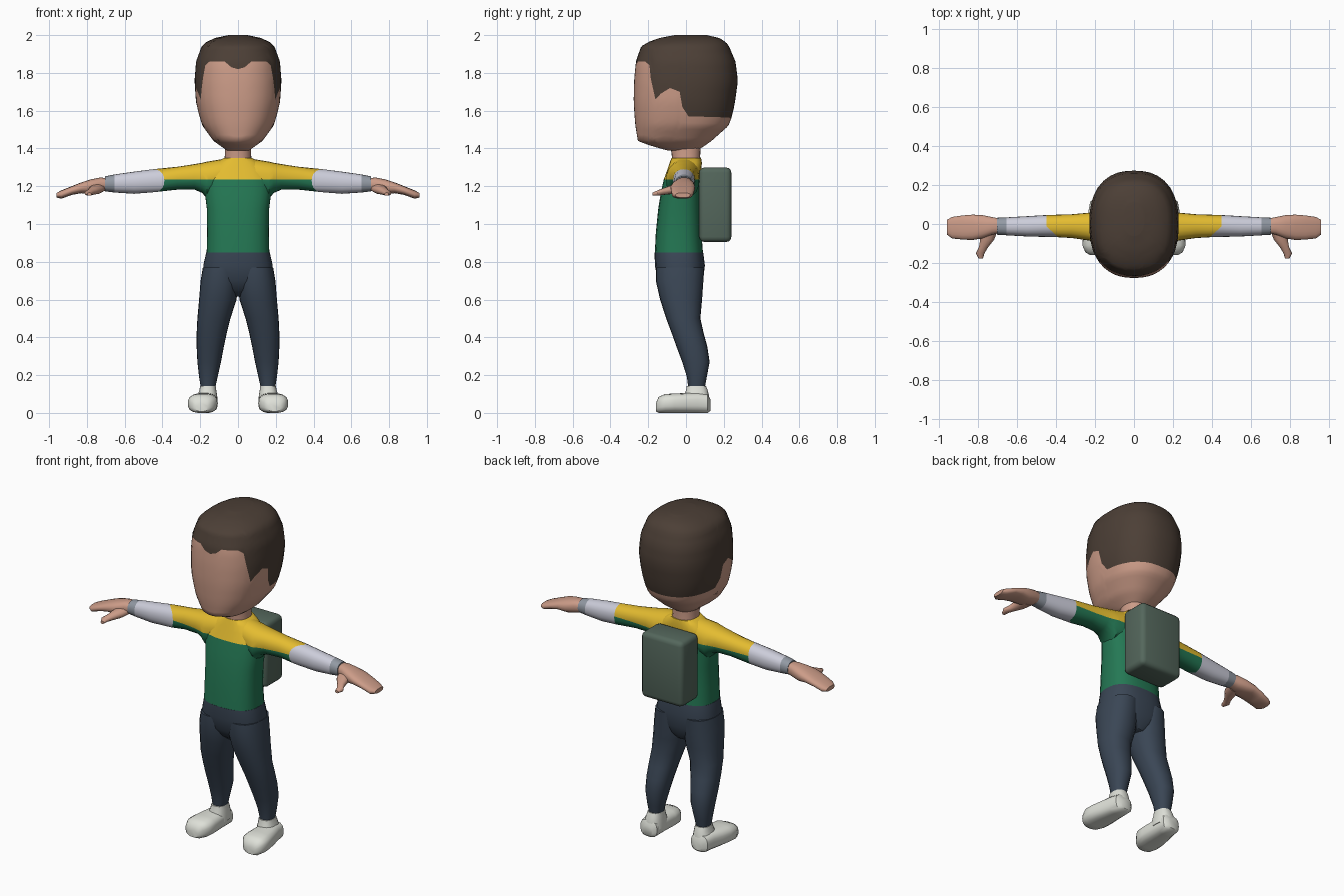
import bpy, bmesh, math

if "Cube" in bpy.data.objects:
    bpy.data.objects.remove(bpy.data.objects["Cube"])


def material(name, rgb):
    lin = [((c / 255 + 0.055) / 1.055) ** 2.4 for c in rgb]
    m = bpy.data.materials.new(name)
    m.diffuse_color = (*lin, 1)
    m.use_nodes = True
    m.node_tree.nodes["Principled BSDF"].inputs["Base Color"].default_value = m.diffuse_color
    return m


SKIN = material("skin", (204, 156, 136))
HAIR = material("dark brown hair", (76, 63, 54))
GREEN = material("green shirt", (36, 120, 84))
YELLOW = material("yellow yoke", (228, 188, 48))
SLEEVE = material("pale sleeve", (204, 205, 218))
CUFF = material("grey cuff", (146, 153, 163))
NAVY = material("navy trousers", (58, 70, 85))
SHOE = material("off white shoe", (222, 224, 216))
PACK = material("grey green pack", (84, 103, 92))


def finish(name, bm, mats, mirror=False, angle=45):
    """Turn a bmesh into a smooth-shaded object, optionally mirrored in x."""
    bmesh.ops.recalc_face_normals(bm, faces=bm.faces)
    me = bpy.data.meshes.new(name)
    bm.to_mesh(me)
    bm.free()
    for m in mats:
        me.materials.append(m)
    ob = bpy.data.objects.new(name, me)
    bpy.context.collection.objects.link(ob)
    bpy.ops.object.select_all(action='DESELECT')
    ob.select_set(True)
    bpy.context.view_layer.objects.active = ob
    bpy.ops.object.shade_smooth_by_angle(angle=math.radians(angle))
    if mirror:
        ob.modifiers.new("mirror", 'MIRROR').use_mirror_merge = False
    return ob


def oval(a, n):
    """Point on a unit superellipse in direction a."""
    c, s = math.cos(a), math.sin(a)
    r = (abs(c) ** n + abs(s) ** n) ** (-1 / n)
    return c * r, s * r


def skin_rings(bm, rings):
    faces = []
    for r0, r1 in zip(rings, rings[1:]):
        row = []
        for i in range(len(r0)):
            j = (i + 1) % len(r0)
            row.append(bm.faces.new((r0[i], r0[j], r1[j], r1[i])))
        faces.append(row)
    bm.faces.new(rings[0])
    bm.faces.new(rings[-1])
    return faces


def loft(name, axis, sections, mats, n=2.3, segs=20, mirror=False, split=None):
    """Sections: (position, a0, a1, b0, b1[, skew]); a, b are the other two axes in order."""
    bm = bmesh.new()
    rings = []
    for t, a0, a1, b0, b1, *skew in sections:
        ring = []
        for i in range(segs):
            u, v = oval(math.tau * i / segs, n)
            co = [(a0 + a1) / 2 + u * (a1 - a0) / 2, (b0 + b1) / 2 + v * (b1 - b0) / 2]
            co.insert(axis, t - (skew[0] * max(0, -u) if skew else 0))
            ring.append(bm.verts.new(co))
        rings.append(ring)
    skin_rings(bm, rings)
    if split is not None:      # second material above the split height
        geom = bm.verts[:] + bm.edges[:] + bm.faces[:]
        bmesh.ops.bisect_plane(bm, geom=geom, plane_co=(0, 0, split), plane_no=(0, 0, 1))
        for f in bm.faces:
            f.material_index = int(f.calc_center_median().z > split)
    return finish(name, bm, mats, mirror)


def lerp(table, x):
    for p, q in zip(table, table[1:]):
        if x <= q[0]:
            k = max(0, (x - p[0]) / (q[0] - p[0]))
            return [a + (b - a) * k for a, b in zip(p[1:], q[1:])]
    return list(table[-1][1:])


# head: one grid whose rows follow the hairline, skin below and hair above
PROFILE = [  # z, half width, front y, back y
    (1.39, .06, -.10, .06), (1.415, .095, -.19, .10), (1.44, .13, -.255, .135),
    (1.52, .188, -.268, .225), (1.58, .207, -.273, .247), (1.65, .223, -.277, .26),
    (1.76, .23, -.275, .275), (1.86, .222, -.265, .262), (1.94, .193, -.238, .228),
    (1.965, .165, -.195, .21), (1.985, .12, -.14, .175), (2.0, .05, -.06, .11)]
HAIRLINE = [  # degrees from the front, z
    (0, 1.82), (9, 1.83), (18, 1.86), (40, 1.86), (47, 1.84), (50, 1.77), (57, 1.66),
    (63, 1.69), (73, 1.72), (84, 1.70), (88, 1.62), (96, 1.57), (180, 1.56)]
half = [0, 5, 9, 13, 18, 25, 33, 40, 47, 50, 54, 57, 60, 63, 68, 73, 79, 84, 88, 92, 96,
        104, 112, 120, 130, 140, 150, 160, 170, 180]
angles = half + [-a for a in reversed(half[1:-1])]
LOW, HIGH = 14, 16
bm = bmesh.new()
rings = []
for k in range(LOW + HIGH + 1):
    ring = []
    for a in angles:
        h = lerp(HAIRLINE, abs(a))[0]
        if k <= LOW:
            z = 1.39 + (h - 1.39) * (k / LOW) ** 1.4
        else:
            z = h + (2.0 - h) * (1 - (1 - (k - LOW) / HIGH) ** 2)
        w, y0, y1 = lerp(PROFILE, z)
        c, s = oval(math.radians(a), 2.4)
        ring.append(bm.verts.new((w * s, (y0 + y1) / 2 - c * (y1 - y0) / 2, z)))
    rings.append(ring)
for k, row in enumerate(skin_rings(bm, rings)):
    for f in row:
        f.material_index = int(k >= LOW)
bm.faces.ensure_lookup_table()
bm.faces[-1].material_index = 1
finish("head", bm, [SKIN, HAIR], angle=60)

# neck
loft("neck", 2, [(1.30, -.08, .08, -.075, .08), (1.36, -.07, .07, -.075, .075),
                 (1.44, -.07, .07, -.085, .08)], [SKIN])

# shirt body with yellow yoke
loft("shirt_body", 2, [
    (.845, -.166, .166, -.165, .09), (.95, -.163, .163, -.16, .082),
    (1.08, -.165, .165, -.147, .08), (1.16, -.175, .175, -.134, .08),
    (1.235, -.18, .18, -.118, .08), (1.29, -.155, .155, -.098, .082),
    (1.325, -.115, .115, -.086, .084), (1.35, -.075, .075, -.077, .08)],
    [GREEN, YELLOW], n=2.7, segs=28, split=1.235)

# shirt sleeves, forearms, cuffs
loft("shirt_sleeve", 0, [
    (.06, -.09, .075, 1.17, 1.347), (.165, -.105, .07, 1.135, 1.33),
    (.19, -.095, .065, 1.165, 1.324), (.23, -.085, .058, 1.182, 1.317),
    (.32, -.072, .05, 1.182, 1.303), (.45, -.068, .046, 1.168, 1.29, .06)],
    [GREEN, YELLOW], mirror=True, split=1.235)
loft("forearm_sleeve", 0, [
    (.45, -.068, .046, 1.168, 1.29, .06), (.55, -.064, .04, 1.16, 1.277),
    (.655, -.058, .034, 1.167, 1.262)], [SLEEVE], mirror=True)
loft("cuff", 0, [
    (.655, -.058, .034, 1.167, 1.262), (.705, -.055, .032, 1.173, 1.252)],
    [CUFF], mirror=True)

# hands and thumbs
loft("hand", 0, [
    (.69, -.046, .028, 1.18, 1.243), (.73, -.055, .036, 1.168, 1.246),
    (.78, -.074, .046, 1.158, 1.236), (.83, -.082, .048, 1.163, 1.22),
    (.88, -.08, .044, 1.154, 1.2), (.935, -.074, .036, 1.134, 1.178),
    (.96, -.055, .022, 1.14, 1.165)], [SKIN], n=2.6, mirror=True)
loft("thumb", 1, [
    (-.03, .70, .79, 1.165, 1.215), (-.08, .718, .79, 1.158, 1.205),
    (-.12, .75, .797, 1.154, 1.19), (-.15, .768, .812, 1.15, 1.178),
    (-.178, .776, .798, 1.15, 1.166)], [SKIN], segs=12, mirror=True)

# trousers: hips and legs
loft("hips", 2, [
    (.615, -.05, .05, -.07, .05), (.65, -.12, .12, -.115, .075),
    (.70, -.18, .18, -.148, .09), (.78, -.184, .184, -.165, .1),
    (.85, -.168, .168, -.166, .091)], [NAVY], n=2.6, segs=28)
loft("leg", 2, [
    (.135, .12, .197, .012, .1), (.19, .108, .206, .005, .11), (.27, .09, .215, -.02, .125),
    (.35, .075, .219, -.05, .113), (.42, .06, .219, -.075, .094), (.50, .04, .215, -.105, .076),
    (.60, .008, .206, -.137, .085), (.70, -.005, .198, -.16, .092), (.77, 0, .186, -.16, .097)],
    [NAVY], mirror=True)

# shoes
loft("shoe", 1, [
    (.13, .135, .2, .012, .07), (.115, .115, .225, 0, .10), (.06, .112, .235, 0, .108),
    (0, .11, .25, 0, .105), (-.06, .107, .262, 0, .103), (-.11, .11, .265, 0, .1),
    (-.145, .135, .25, 0, .085), (-.16, .16, .225, .008, .05)], [SHOE], n=3, mirror=True)
loft("shoe_ankle", 2, [
    (.05, .108, .225, -.02, .128), (.09, .11, .215, -.01, .122),
    (.12, .115, .205, .0, .115), (.142, .118, .2, .004, .106)], [SHOE], n=2.6, mirror=True)

# backpack
bm = bmesh.new()
bmesh.ops.create_cube(bm, size=1)
for v in bm.verts:
    v.co = (v.co.x * .28, .155 + v.co.y * .17, 1.102 + v.co.z * .395)
bmesh.ops.bevel(bm, geom=bm.edges[:], offset=.028, segments=3, profile=.5, affect='EDGES')
finish("backpack", bm, [PACK], angle=35)
